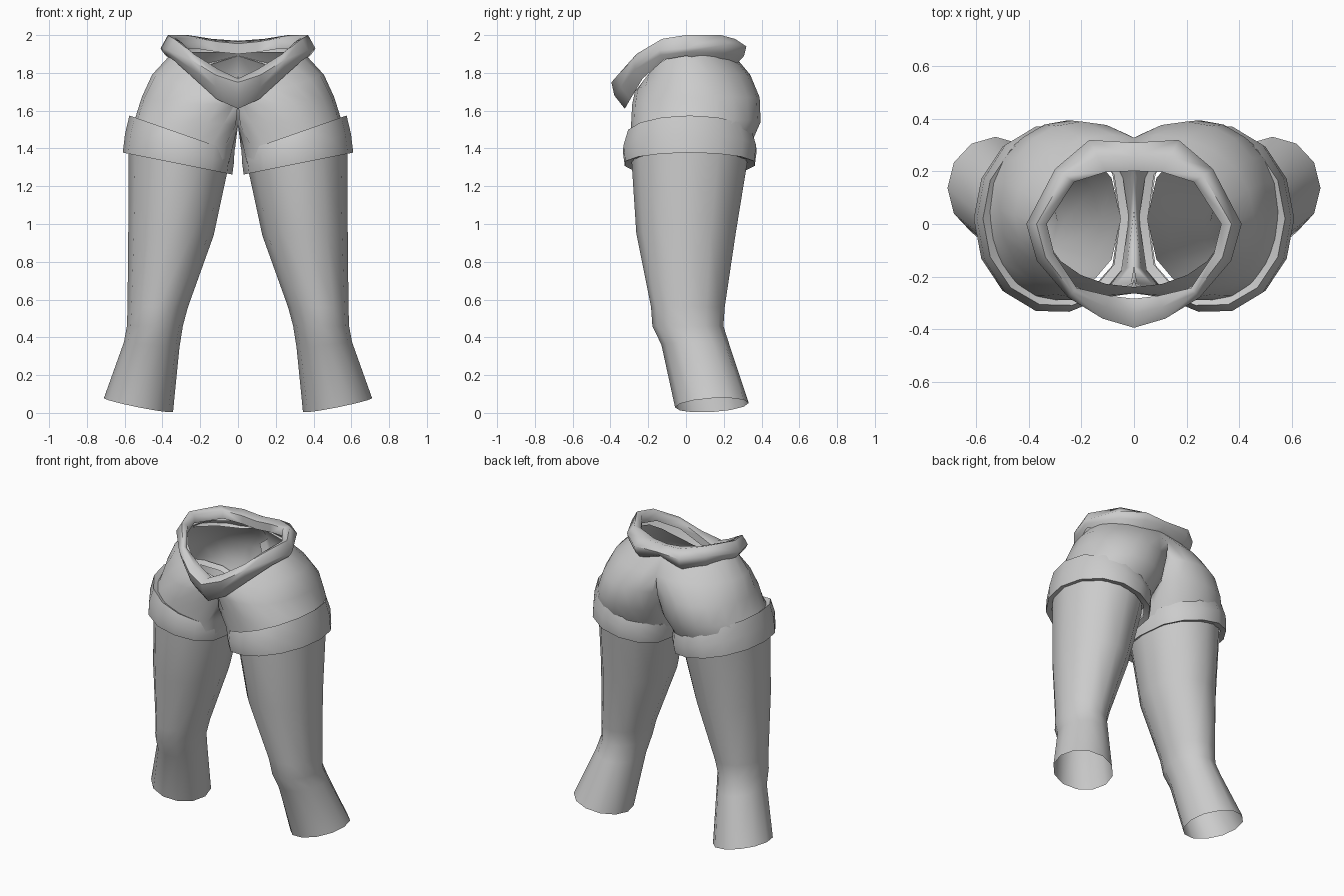
import bpy, bmesh, math

if "Cube" in bpy.data.objects:
    bpy.data.objects.remove(bpy.data.objects["Cube"])

grey = bpy.data.materials.new("cloth_grey")
grey.diffuse_color = (0.6, 0.6, 0.6, 1)
grey.use_nodes = True
grey.node_tree.nodes["Principled BSDF"].inputs["Base Color"].default_value = grey.diffuse_color


def ring(n, cx, cy, rx, ry, z, sx=0, sy=0, front=1, back=1, dip=0, clamp=False):
    """Tilted oval; front/back below 1 make the inner half boxier."""
    pts = []
    for i in range(n):
        a = 2 * math.pi * i / n
        c, s = math.cos(a), math.sin(a)
        if c < -1e-6:
            s = math.copysign(abs(s) ** (front if s < 0 else back), s)
        x, y = cx + rx * c, cy + ry * s
        h = z + sx * (x - cx) + sy * (y - cy) - dip * (max(0, -y) / 0.26) ** 2
        if clamp and x < 0.002:
            x = 0
        pts.append((x, y, h))
    return pts


def loft(name, rows, closed=True, smooth=60):
    """Skin rows of points, mirror over x, shade smooth."""
    bm = bmesh.new()
    vs = [[bm.verts.new(p) for p in r] for r in rows]
    n = len(rows[0])
    for a, b in zip(vs, vs[1:]):
        for i in range(n if closed else n - 1):
            j = (i + 1) % n
            quad = (a[i], b[i], b[j], a[j])
            if any(v.co.x > 1e-4 for v in quad):
                bm.faces.new(quad)
    bmesh.ops.delete(bm, geom=[v for v in bm.verts if not v.link_faces], context='VERTS')
    bmesh.ops.remove_doubles(bm, verts=bm.verts, dist=0.0005)
    me = bpy.data.meshes.new(name)
    bm.to_mesh(me)
    bm.free()
    me.materials.append(grey)
    ob = bpy.data.objects.new(name, me)
    bpy.context.collection.objects.link(ob)
    m = ob.modifiers.new("mirror", 'MIRROR')
    m.use_clip = True
    m.merge_threshold = 0.001
    bpy.ops.object.select_all(action='DESELECT')
    ob.select_set(True)
    bpy.context.view_layer.objects.active = ob
    bpy.ops.object.shade_smooth_by_angle(angle=math.radians(smooth))
    return ob


# Trouser legs, open at both ends
loft("trouser_legs", [ring(12, *r) for r in (
    (0.315, 0.02, 0.265, 0.31, 1.36, 0.2),
    (0.355, 0.0, 0.226, 0.263, 0.95, 0.05),
    (0.425, 0.01, 0.16, 0.195, 0.56),
    (0.440, 0.01, 0.148, 0.188, 0.46),
    (0.457, 0.05, 0.147, 0.180, 0.36, 0.1),
    (0.527, 0.137, 0.183, 0.195, 0.041, 0.2, 0.06))])

# Shorts body: waist down to the two leg openings
levels = (  # centre x, half width, front y, back y, height, slope, front dip
    (0.00, 0.345, -0.24, 0.24, 1.91, 0.0, 0.20),
    (0.08, 0.375, -0.27, 0.34, 1.79, 0.0, 0.08),
    (0.20, 0.310, -0.285, 0.39, 1.67, 0.0, 0.03),
    (0.25, 0.295, -0.29, 0.395, 1.54, 0.06, 0.0),
    (0.295, 0.280, -0.29, 0.36, 1.46, 0.2, 0.0),
    (0.31, 0.275, -0.29, 0.33, 1.37, 0.2, 0.0))
loft("shorts", [ring(20, cx, (f + b) / 2, rx, (b - f) / 2, z, sx, 0, 0.4, 0.8, dip, True)
                for cx, rx, f, b, z, sx, dip in levels], smooth=80)

# Rolled cuffs around the thighs
loft("cuffs", [ring(14, *r, 0, 0.65, 0.7) for r in (
    (0.297, 0.02, 0.245, 0.30, 1.46, 0.35),
    (0.297, 0.02, 0.278, 0.335, 1.477, 0.35),
    (0.310, 0.02, 0.288, 0.360, 1.40, 0.27),
    (0.320, 0.02, 0.290, 0.350, 1.32, 0.2),
    (0.318, 0.02, 0.262, 0.305, 1.33, 0.2))], smooth=70)

# Waistband, dipping to a point at the front
stations = (  # outer x, outer y, top, middle, bottom, inner scale
    (0.00, 0.31, 1.97, 1.94, 1.89, 0.65),
    (0.17, 0.32, 1.98, 1.94, 1.84, 0.62),
    (0.30, 0.21, 2.0, 1.95, 1.86, 0.76),
    (0.41, 0.00, 2.0, 1.93, 1.89, 0.81),
    (0.37, -0.14, 1.98, 1.92, 1.87, 0.82),
    (0.25, -0.28, 1.90, 1.87, 1.77, 0.87),
    (0.12, -0.36, 1.82, 1.79, 1.66, 0.76),
    (0.00, -0.395, 1.77, 1.75, 1.61, 0.72))
band = []
for x, y, t, m, b, s in stations:
    k = (1 + s) / 2
    band.append([(x * s, y * s, t - 0.07), (x * s, y * s, t - 0.015),
                 (x * k, y * k, t), (x, y, m), (x * 0.97, y * 0.96, (m + b) / 2),
                 (x * 0.93, y * 0.82, b)])
loft("waistband", band, closed=False, smooth=70)
